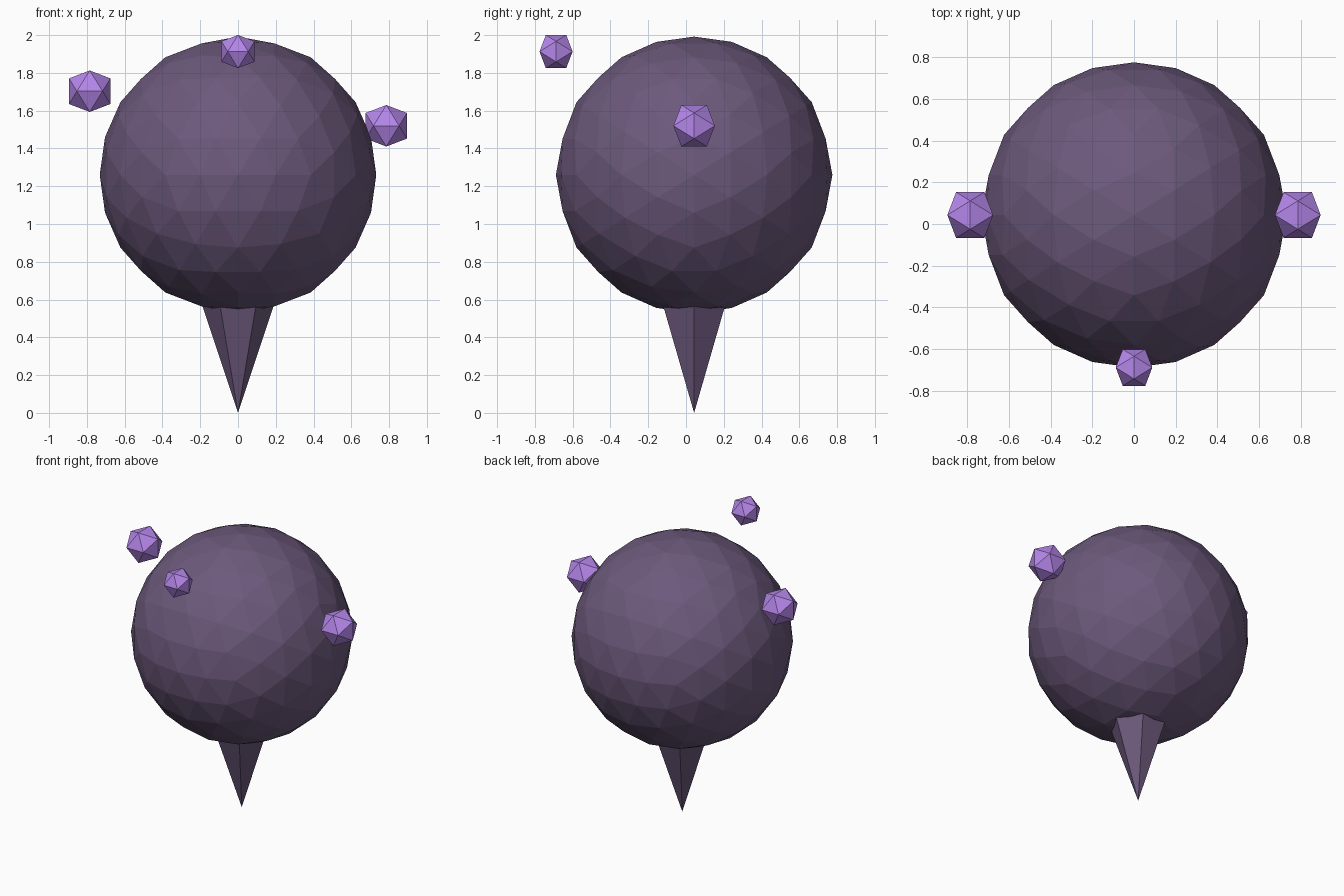
import bpy, bmesh, math
from mathutils import Matrix, Vector

if "Cube" in bpy.data.objects:
    bpy.data.objects.remove(bpy.data.objects["Cube"])


def material(name, rgb):
    m = bpy.data.materials.new(name)
    m.diffuse_color = (*rgb, 1)
    m.use_nodes = True
    m.node_tree.nodes["Principled BSDF"].inputs["Base Color"].default_value = m.diffuse_color
    return m


dark = material("dark_purple", (0.15, 0.10, 0.20))
bright = material("bright_violet", (0.46, 0.24, 0.82))

# Turns the icosahedron so that edges, not corners, sit on the main axes
TURN = Matrix.Rotation(math.pi / 2, 4, 'Z') @ Matrix.Rotation(-math.atan(2 / (1 + math.sqrt(5))), 4, 'Y')


def finish(name, bm, loc, mat):
    mesh = bpy.data.meshes.new(name)
    bm.to_mesh(mesh)
    bm.free()
    mesh.materials.append(mat)
    ob = bpy.data.objects.new(name, mesh)
    ob.location = loc
    bpy.context.collection.objects.link(ob)
    return ob


def ico(name, loc, radius, splits, mat):
    bm = bmesh.new()
    bmesh.ops.create_icosphere(bm, subdivisions=1, radius=1, matrix=TURN)
    for _ in range(splits):
        bmesh.ops.subdivide_edges(bm, edges=bm.edges[:], cuts=1, use_grid_fill=True)
        for v in bm.verts:
            v.co.normalize()
    for v in bm.verts:
        v.co = v.co.normalized() * radius
    return finish(name, bm, loc, mat)


CY = 0.043  # depth of the body centre

# Main faceted ball
ico("body", (0, CY, 1.26), 0.732, 2, dark)

# Six-sided spike below, point down, its base buried in the ball
top = 0.62
bm = bmesh.new()
bmesh.ops.create_cone(bm, cap_ends=True, segments=6, radius1=0, radius2=top / 3, depth=top,
                      matrix=Matrix.Rotation(math.radians(30), 4, 'Z'))
bmesh.ops.remove_doubles(bm, verts=bm.verts[:], dist=1e-5)
# put a corner on the x axis whatever the start angle of the primitive
v = max(bm.verts, key=lambda p: p.co.xy.length)
bmesh.ops.rotate(bm, verts=bm.verts[:], cent=(0, 0, 0),
                 matrix=Matrix.Rotation(-math.atan2(v.co.y, v.co.x), 3, 'Z'))
bmesh.ops.recalc_face_normals(bm, faces=bm.faces[:])
finish("spike", bm, (0, CY, top / 2), dark)

# Three small floating crystals
ico("left_crystal", (-0.785, CY, 1.703), 0.129, 0, bright)
ico("right_crystal", (0.785, CY, 1.52), 0.129, 0, bright)
ico("front_crystal", (0, -0.688, 1.913), 0.103, 0, bright)
